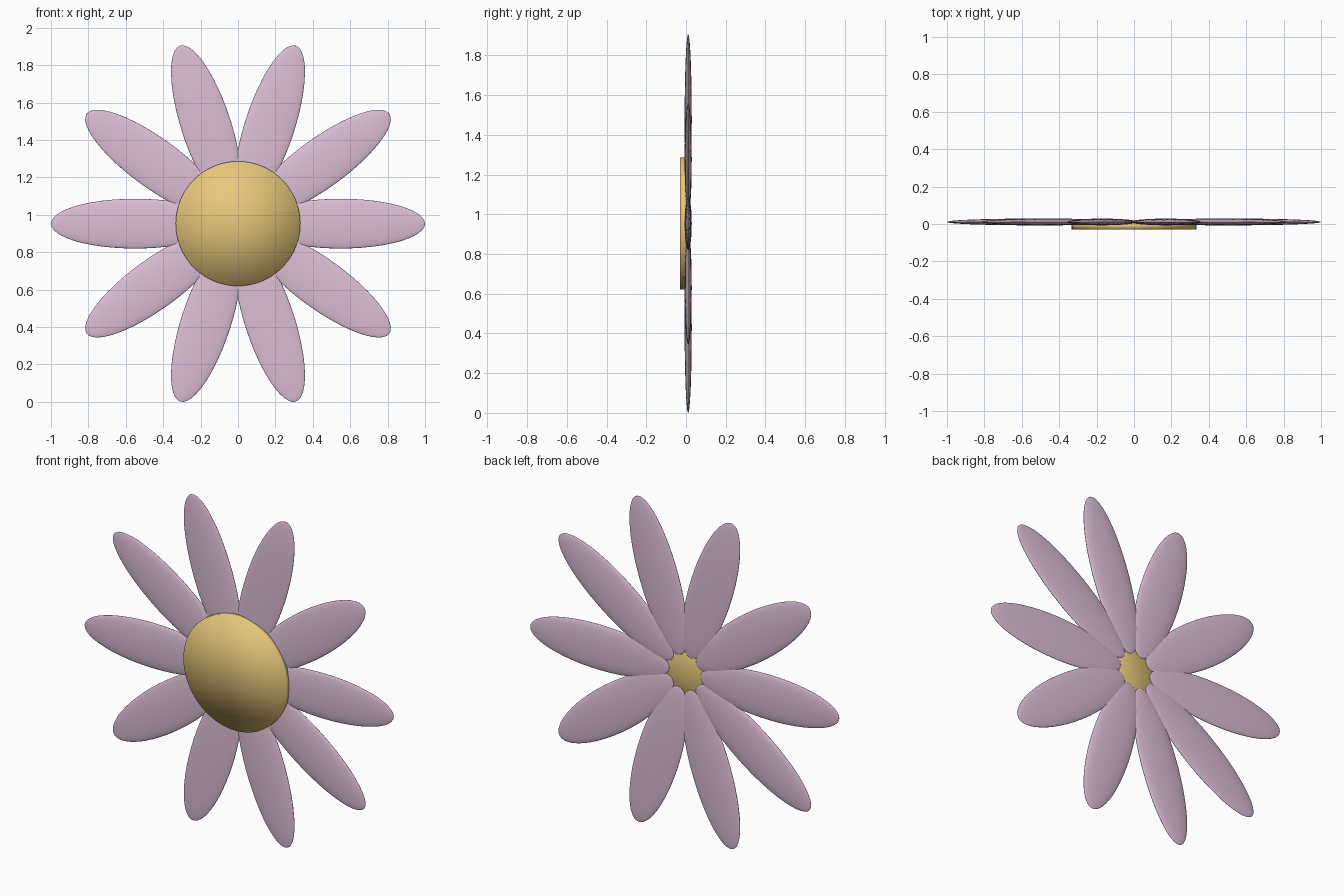
import bpy
from math import pi, radians, cos, sin
from mathutils import Matrix

if "Cube" in bpy.data.objects:
    bpy.data.objects.remove(bpy.data.objects["Cube"])

CENTRE_Z = 0.953
PETALS = 10


def material(name, color):
    m = bpy.data.materials.new(name)
    m.diffuse_color = color
    m.use_nodes = True
    m.node_tree.nodes["Principled BSDF"].inputs["Base Color"].default_value = m.diffuse_color
    return m


pink = material("petal_pink", (0.72, 0.52, 0.67, 1))
gold = material("centre_gold", (0.80, 0.58, 0.20, 1))


def finish(obj, name, mat):
    obj.name = name
    obj.data.materials.append(mat)
    bpy.ops.object.shade_smooth()


# Petals: flattened ellipsoids fanned around the centre
for i in range(PETALS):
    a = radians(360 / PETALS * i)
    bpy.ops.mesh.primitive_uv_sphere_add(segments=48, ring_count=24)
    petal = bpy.context.object
    # poles point along the petal's length
    petal.data.transform(Matrix.Rotation(pi / 2, 4, 'Y'))
    petal.scale = (0.45, 0.018, 0.133)
    petal.rotation_euler = (0, -a, 0)
    petal.location = (0.55 * cos(a), 0.011, CENTRE_Z + 0.55 * sin(a))
    finish(petal, f"petal_{i + 1}", pink)

# Flower centre: thin round disc, softly shaded, in front of the petals
FRONT, BACK = -0.029, 0.009
bpy.ops.mesh.primitive_cylinder_add(
    vertices=96, radius=0.333, depth=BACK - FRONT, end_fill_type='TRIFAN',
    location=(0, (FRONT + BACK) / 2, CENTRE_Z), rotation=(pi / 2, 0, 0))
finish(bpy.context.object, "flower_centre", gold)
